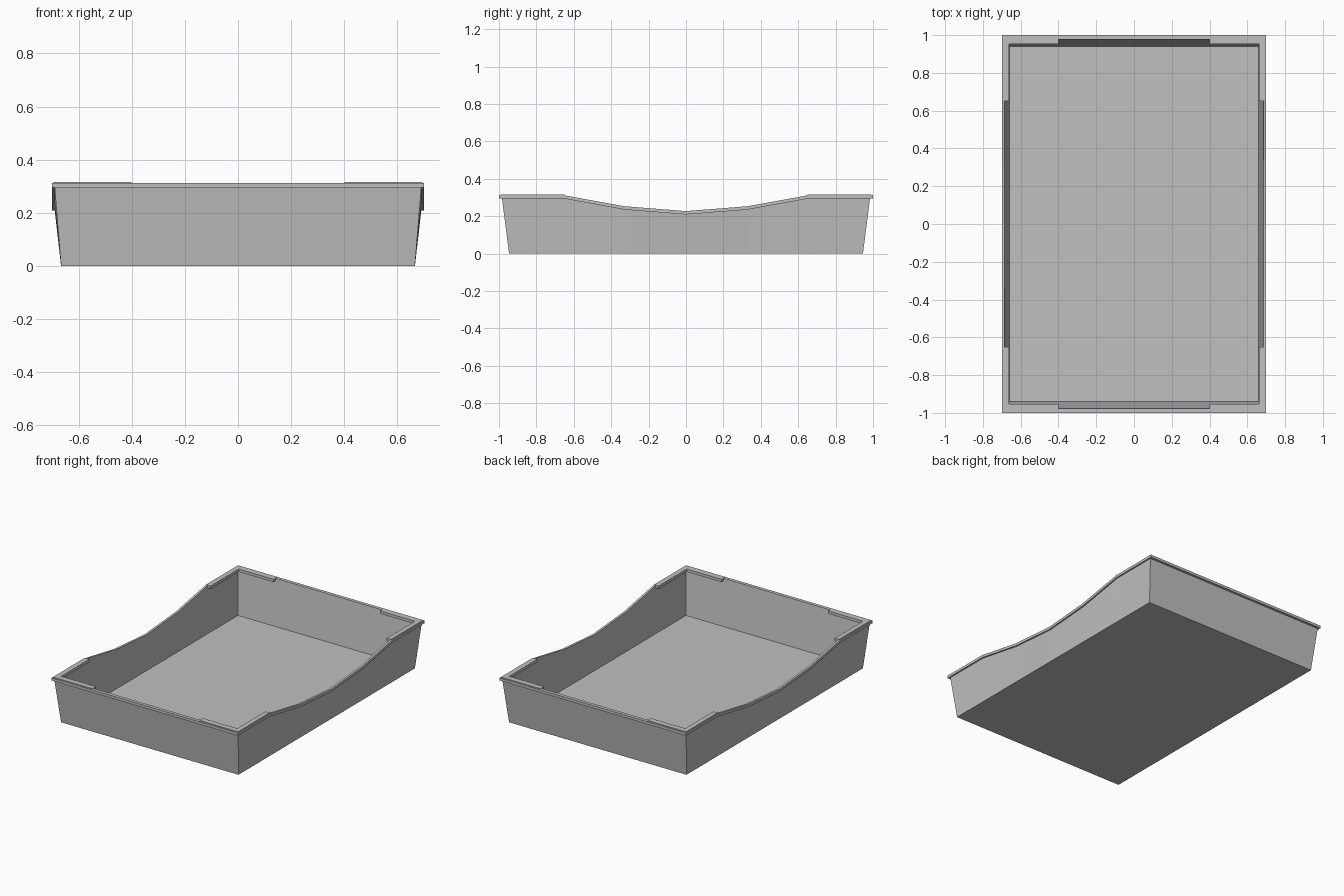
import bpy, bmesh

cube = bpy.data.objects.get("Cube")
if cube:
    bpy.data.objects.remove(cube, do_unlink=True)

grey = bpy.data.materials.new("plain grey")
grey.use_nodes = True
colour = (0.53, 0.53, 0.53, 1)
grey.diffuse_color = colour
grey.node_tree.nodes["Principled BSDF"].inputs["Base Color"].default_value = colour


def finish(name, bm):
    bmesh.ops.recalc_face_normals(bm, faces=bm.faces[:])
    mesh = bpy.data.meshes.new(name)
    bm.to_mesh(mesh)
    bm.free()
    mesh.materials.append(grey)
    obj = bpy.data.objects.new(name, mesh)
    bpy.context.collection.objects.link(obj)


# Tray shell: nested rings whose long sides dip in the middle
dips = [(-1, 0), (-0.66, 0), (-0.33, 0.06), (0, 0.086), (0.33, 0.06), (0.66, 0), (1, 0)]


def ring(bm, hx, hy, z, dipped):
    pts = []
    for side in (1, -1):
        for y, dip in dips:
            y = y * hy if abs(y) == 1 else y
            pts.append(bm.verts.new((side * hx, side * y, z - dip * dipped)))
    return pts


bm = bmesh.new()
rings = [ring(bm, *r) for r in (
    (0.666, 0.946, 0, 0),          # outer foot
    (0.690, 0.984, 0.295, 1),      # wall under the rim
    (0.70, 1.0, 0.295, 1),         # rim lower edge
    (0.70, 1.0, 0.313, 1),         # rim upper edge
    (0.685, 0.977, 0.313, 1),      # rim inner edge
    (0.659, 0.941, 0.006, 0),      # inside floor
)]
for low, high in zip(rings, rings[1:]):
    for i in range(len(low)):
        j = (i + 1) % len(low)
        bm.faces.new((low[i], low[j], high[j], high[i]))
bm.faces.new(rings[0])
bm.faces.new(rings[-1])
finish("tray_shell", bm)

# Corner ledges: L-shaped plates that widen the rim
corner = [(0.40, 0.99), (0.694, 0.99), (0.694, 0.65), (0.661, 0.65), (0.661, 0.952), (0.40, 0.952)]
for end, sy in (("front", -1), ("back", 1)):
    for side, sx in (("left", 1), ("right", -1)):
        bm = bmesh.new()
        face = bm.faces.new([bm.verts.new((sx * x, sy * y, 0.297)) for x, y in corner])
        top = bmesh.ops.extrude_face_region(bm, geom=[face])
        verts = [v for v in top["geom"] if isinstance(v, bmesh.types.BMVert)]
        bmesh.ops.translate(bm, verts=verts, vec=(0, 0, 0.019))
        finish(f"{end}_{side}_corner_ledge", bm)
